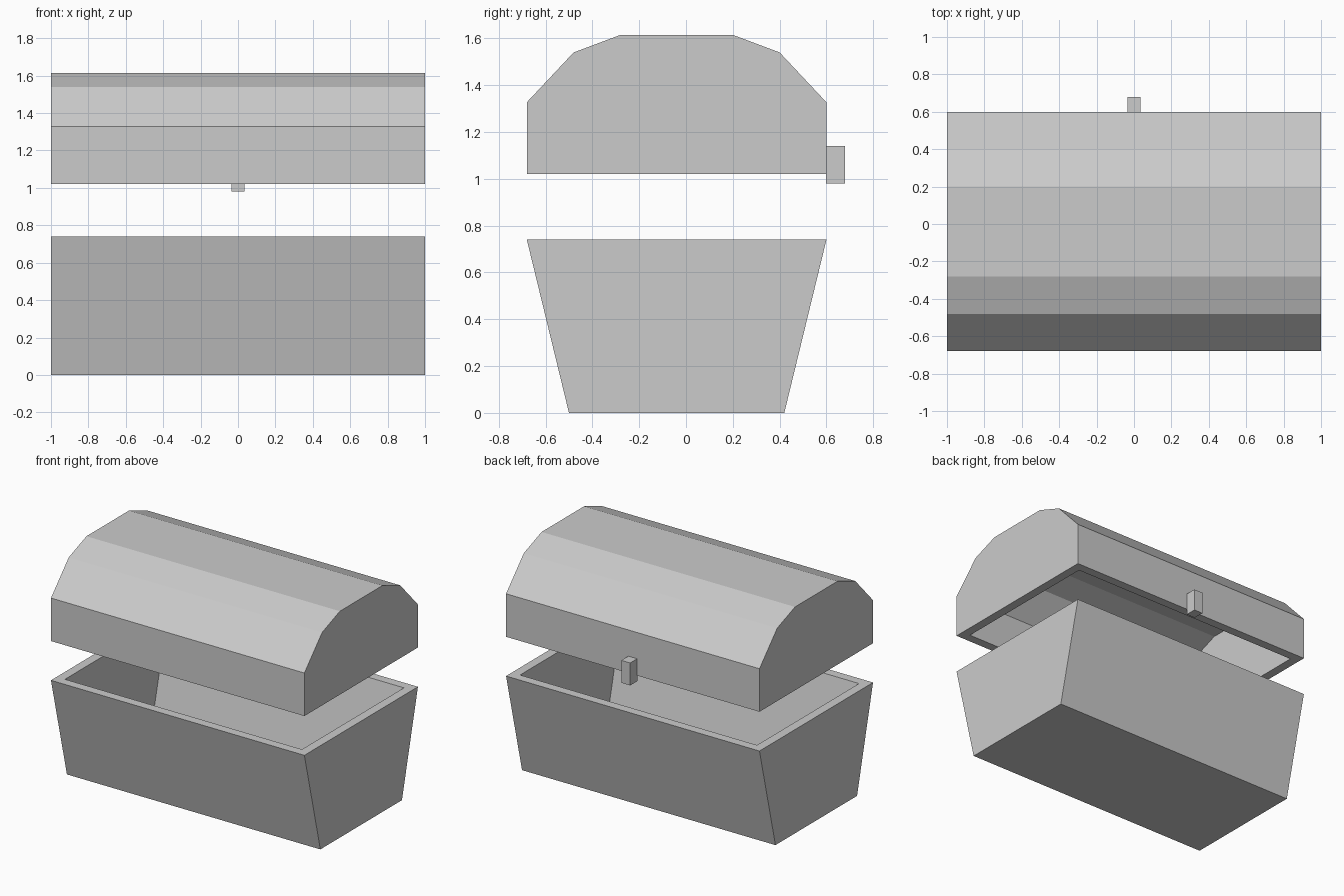
import bpy, bmesh

if "Cube" in bpy.data.objects:
    bpy.data.objects.remove(bpy.data.objects["Cube"])

CY = -0.04      # centre line of the chest body in y
HALF = 1.0      # half length in x
WALL = 0.065    # wall thickness


def mirrored(half):
    """Half profile (distance from centre line, z), rim first -> full open profile."""
    return [(CY - d, z) for d, z in half] + [(CY + d, z) for d, z in reversed(half)]


def make_object(name, bm):
    bmesh.ops.recalc_face_normals(bm, faces=bm.faces[:])
    mesh = bpy.data.meshes.new(name)
    bm.to_mesh(mesh)
    bm.free()
    obj = bpy.data.objects.new(name, mesh)
    bpy.context.collection.objects.link(obj)
    return obj


def hollow_shell(name, outer_half, inner_half):
    """Extrude an outer and an inner profile along x and join them at the open rim."""
    bm = bmesh.new()

    def skin(half, hx):
        rows = [[bm.verts.new((x, y, z)) for y, z in mirrored(half)] for x in (-hx, hx)]
        a, b = rows
        for i in range(len(a) - 1):
            bm.faces.new((a[i], a[i + 1], b[i + 1], b[i]))
        bm.faces.new(a)
        bm.faces.new(b)
        return [a[0], a[-1], b[-1], b[0]]

    outer = skin(outer_half, HALF)
    inner = skin(inner_half, HALF - WALL)
    for i in range(4):
        j = (i + 1) % 4
        bm.faces.new((outer[i], outer[j], inner[j], inner[i]))
    return make_object(name, bm)


# Tapered box, open at the top
hollow_shell("chest_base",
             [(0.64, 0.74), (0.46, 0.0)],
             [(0.575, 0.74), (0.411, WALL)])

# Faceted barrel lid floating above, open at the bottom
hollow_shell("chest_lid",
             [(0.64, 1.02), (0.64, 1.327), (0.44, 1.54), (0.24, 1.615)],
             [(0.575, 1.02), (0.575, 1.298), (0.403, 1.484), (0.228, 1.55)])

# Small latch on the lid
bm = bmesh.new()
bmesh.ops.create_cube(bm, size=1.0)
bmesh.ops.scale(bm, vec=(0.07, 0.08, 0.16), verts=bm.verts[:])
bmesh.ops.translate(bm, vec=(0, 0.639, 1.06), verts=bm.verts[:])
make_object("latch", bm)
